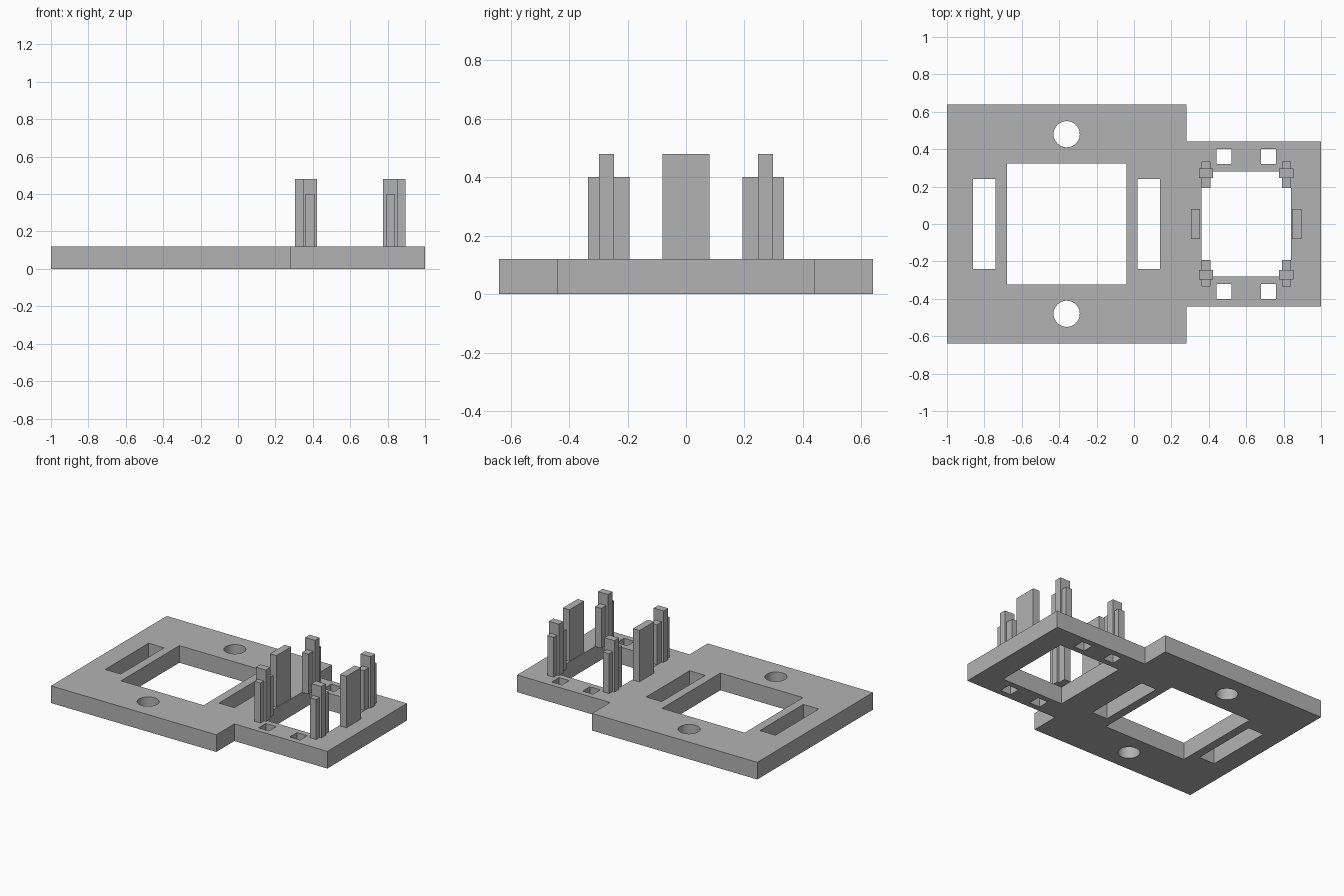
import bpy
import bmesh
from math import cos, sin, tau, radians

default_cube = bpy.data.objects.get("Cube")
if default_cube:
    bpy.data.objects.remove(default_cube, do_unlink=True)

THICK = 0.12      # plate thickness
FRAME_X = 0.6     # centre of the small frame
PANEL_X = -0.36   # centre of the large panel

grey = bpy.data.materials.new("plain grey")
grey.use_nodes = True
color = (0.45, 0.45, 0.45, 1)
grey.diffuse_color = color
grey.node_tree.nodes["Principled BSDF"].inputs["Base Color"].default_value = color


def make_object(name, bm):
    mesh = bpy.data.meshes.new(name)
    bmesh.ops.recalc_face_normals(bm, faces=bm.faces)
    bm.to_mesh(mesh)
    bm.free()
    mesh.materials.append(grey)
    obj = bpy.data.objects.new(name, mesh)
    bpy.context.collection.objects.link(obj)
    return obj


def rect(cx, cy, w, d):
    return [(cx + sx * w / 2, cy + sy * d / 2)
            for sx, sy in ((-1, -1), (1, -1), (1, 1), (-1, 1))]


def circle(cx, cy, r, n=48):
    return [(cx + r * cos(tau * i / n), cy + r * sin(tau * i / n)) for i in range(n)]


def post(name, cx, cy, w, d, top):
    bm = bmesh.new()
    base = bm.faces.new([bm.verts.new((x, y, THICK)) for x, y in rect(cx, cy, w, d)])
    extrude_up(bm, [base], top - THICK)
    return make_object(name, bm)


def extrude_up(bm, faces, height):
    geom = bmesh.ops.extrude_face_region(bm, geom=faces, use_keep_orig=True)["geom"]
    verts = [v for v in geom if isinstance(v, bmesh.types.BMVert)]
    bmesh.ops.translate(bm, verts=verts, vec=(0, 0, height))


# Base plate: stepped outline with window, slot and screw openings
half = [(-1, -0.64), (0.28, -0.64), (0.28, -0.44), (1, -0.44)]
loops = [half + [(x, -y) for x, y in reversed(half)],
         rect(PANEL_X, 0, 0.64, 0.645),
         rect(FRAME_X, 0, 0.48, 0.56)]
for s in (-1, 1):
    loops.append(rect(PANEL_X + s * 0.44, 0, 0.12, 0.48))
    loops.append(circle(PANEL_X, s * 0.48, 0.07))
    for t in (-1, 1):
        loops.append(rect(FRAME_X + s * 0.12, t * 0.36, 0.08, 0.08))

bm = bmesh.new()
for loop in loops:
    verts = [bm.verts.new((x, y, 0)) for x, y in loop]
    for a, b in zip(verts, verts[1:] + verts[:1]):
        bm.edges.new((a, b))
bmesh.ops.triangle_fill(bm, edges=bm.edges[:], use_beauty=True, normal=(0, 0, 1))
extrude_up(bm, bm.faces[:], THICK)
plate = make_object("base_plate", bm)

# Smooth walls in the round holes, crisp edges elsewhere
bpy.ops.object.select_all(action='DESELECT')
plate.select_set(True)
bpy.context.view_layer.objects.active = plate
bpy.ops.object.shade_smooth_by_angle(angle=radians(30))

# Upright posts around the small frame
for s, side in ((-1, "right"), (1, "left")):
    post(f"{side}_wide_post", FRAME_X + s * 0.271, 0, 0.05, 0.162, 0.48)
    for t, end in ((-1, "front"), (1, "back")):
        x, y = FRAME_X + s * 0.215, t * 0.272
        post(f"{end}_{side}_corner_post", x, y - t * 0.0, 0.077, 0.05, 0.48)
        post(f"{end}_{side}_corner_rib", x, y - t * 0.008, 0.048, 0.142, 0.40)
